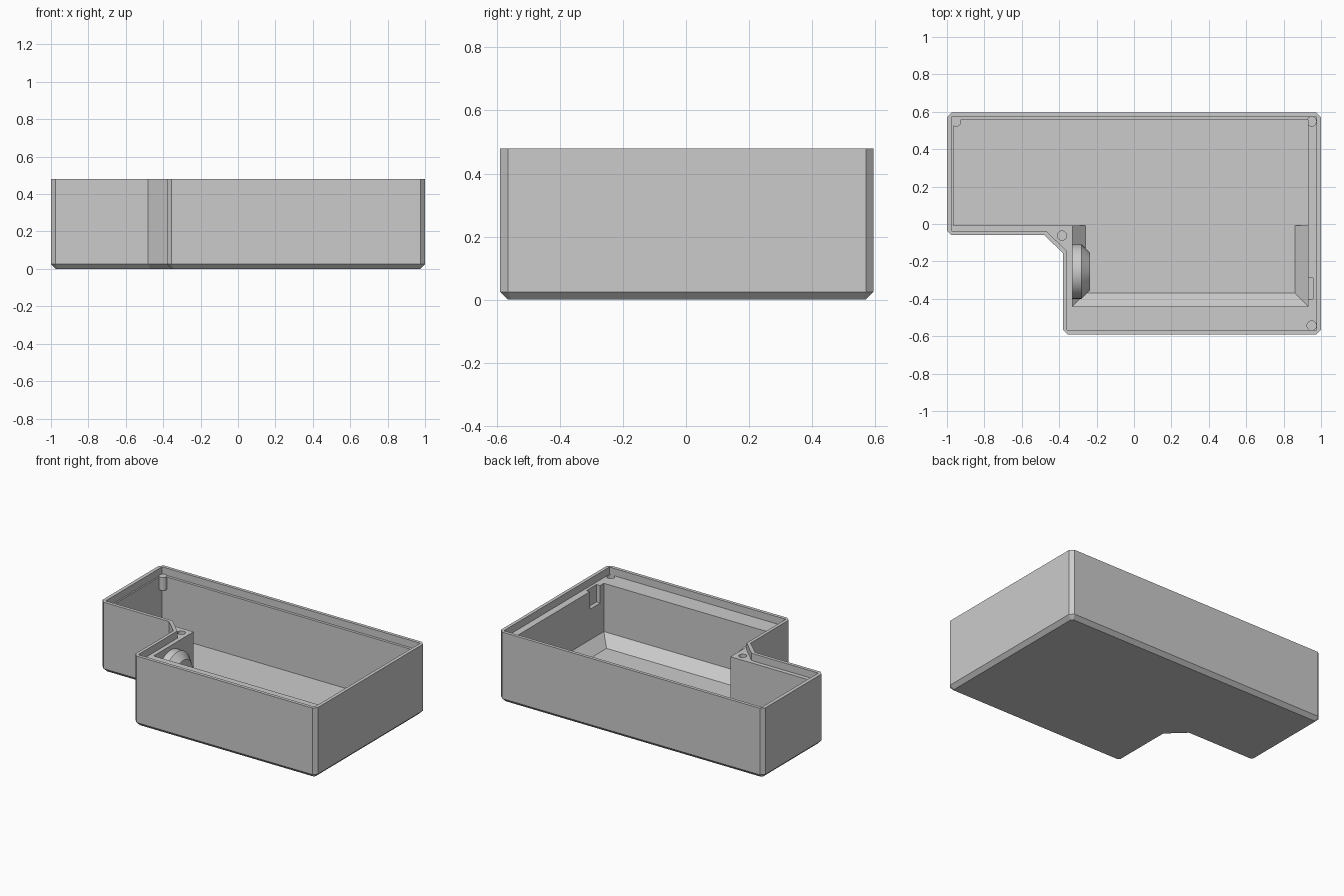
import bpy, bmesh, math
from mathutils import Matrix, Vector

cube = bpy.data.objects.get("Cube")
if cube:
    bpy.data.objects.remove(cube, do_unlink=True)

grey = bpy.data.materials.new("light_grey")
grey.use_nodes = True
grey.diffuse_color = (0.6, 0.6, 0.6, 1)
grey.node_tree.nodes["Principled BSDF"].inputs["Base Color"].default_value = grey.diffuse_color

HEIGHT, LEDGE, FLOOR, FILLET = 0.48, 0.43, 0.03, 0.07


def finish(name, bm):
    bmesh.ops.recalc_face_normals(bm, faces=bm.faces)
    mesh = bpy.data.meshes.new(name)
    bm.to_mesh(mesh)
    bm.free()
    mesh.materials.append(grey)
    ob = bpy.data.objects.new(name, mesh)
    bpy.context.collection.objects.link(ob)
    return ob


def prism(name, points, sweep, bottom_bevel=0):
    """Sweep a flat profile of 3D points along a vector."""
    bm = bmesh.new()
    base = bm.faces.new([bm.verts.new(p) for p in points])
    top = bmesh.ops.extrude_face_region(bm, geom=[base], use_keep_orig=True)["geom"]
    bmesh.ops.translate(bm, vec=sweep, verts=[v for v in top if isinstance(v, bmesh.types.BMVert)])
    bmesh.ops.recalc_face_normals(bm, faces=bm.faces)
    if bottom_bevel:
        bmesh.ops.bevel(bm, geom=list(base.edges), offset=bottom_bevel, segments=1, affect='EDGES')
    return finish(name, bm)


def upright(name, outline, z0, z1, bevel=0):
    return prism(name, [(x, y, z0) for x, y in outline], Vector((0, 0, z1 - z0)), bevel)


def box_outline(x0, x1, y0, y1):
    return [(x0, y0), (x1, y0), (x1, y1), (x0, y1)]


def round_part(name, centre, r1, r2, depth, along_x=False, sides=32):
    bm = bmesh.new()
    turn = Matrix.Rotation(math.pi / 2, 4, 'Y') if along_x else Matrix()
    bmesh.ops.create_cone(bm, cap_ends=True, segments=sides, radius1=r1, radius2=r2,
                          depth=depth, matrix=Matrix.Translation(centre) @ turn)
    return finish(name, bm)


def cut(target, cutter):
    mod = target.modifiers.new("cut", 'BOOLEAN')
    mod.operation, mod.solver, mod.object = 'DIFFERENCE', 'EXACT', cutter
    bpy.context.view_layer.update()
    graph = bpy.context.evaluated_depsgraph_get()
    mesh = bpy.data.meshes.new_from_object(target.evaluated_get(graph))
    target.modifiers.clear()
    target.data = mesh
    bpy.data.objects.remove(cutter, do_unlink=True)


# Stepped case body with chamfered corners and base
c = 0.025
body = upright("case_body", [
    (-1 + c, -0.06), (-0.48, -0.06), (-0.38, -0.155), (-0.38, -0.59 + c),
    (-0.38 + c, -0.59), (1 - c, -0.59), (1, -0.59 + c), (1, 0.595 - c),
    (1 - c, 0.595), (-1 + c, 0.595), (-1, 0.595 - c), (-1, -0.06 + c)], 0, HEIGHT, c)

# Recess for the lid, leaving a thin lip
cut(body, upright("lid_recess", [
    (-0.975, -0.037), (-0.47, -0.037), (-0.358, -0.145), (-0.358, -0.567),
    (0.977, -0.567), (0.977, 0.573), (-0.975, 0.573)], LEDGE, HEIGHT + 0.1))

# Main cavity
cut(body, upright("cavity", [
    (-0.965, -0.008), (-0.33, -0.008), (-0.33, -0.44), (0.93, -0.44),
    (0.93, 0.555), (-0.965, 0.555)], FLOOR, LEDGE + 0.1))

# Latch notch in the end wall
cut(body, upright("latch_notch", box_outline(0.9, 0.957, -0.4, -0.29), 0.31, LEDGE + 0.1))

# Screw holes in the ledge
for x, y in [(0.95, 0.548), (0.95, -0.543), (-0.385, -0.062)]:
    cut(body, round_part("screw_hole", (x, y, LEDGE), 0.025, 0.025, 0.17, sides=20))

# Screw post in the free corner
round_part("screw_post", (-0.95, 0.546, 0.39), 0.025, 0.025, 0.09, sides=20)

# Sloping fillets along the foot of the front bay
e = 0.004


def slope(wall, inward):
    """Triangular section as (offset across, height) pairs."""
    return [(wall - inward * e, FLOOR - e), (wall + inward * (FILLET + e), FLOOR - e),
            (wall - inward * e, FLOOR + FILLET + e)]


prism("front_fillet", [(-0.332, y, z) for y, z in slope(-0.44, 1)], Vector((1.264, 0, 0)))
for name, wall, inward in [("left_fillet", 0.93, -1), ("right_fillet", -0.33, 1)]:
    prism(name, [(x, -0.442, z) for x, z in slope(wall, inward)], Vector((0, 0.434, 0)))

# Round port boss on the inner step wall
port = (("port_collar", -0.308, 0.145, 0.145, 0.056), ("port_taper", -0.2575, 0.145, 0.1, 0.045))
for name, x, r1, r2, depth in port:
    ob = round_part(name, (x, -0.255, 0.255), r1, r2, depth, along_x=True, sides=48)
    bpy.ops.object.select_all(action='DESELECT')
    ob.select_set(True)
    bpy.context.view_layer.objects.active = ob
    bpy.ops.object.shade_smooth_by_angle(angle=math.radians(30))
